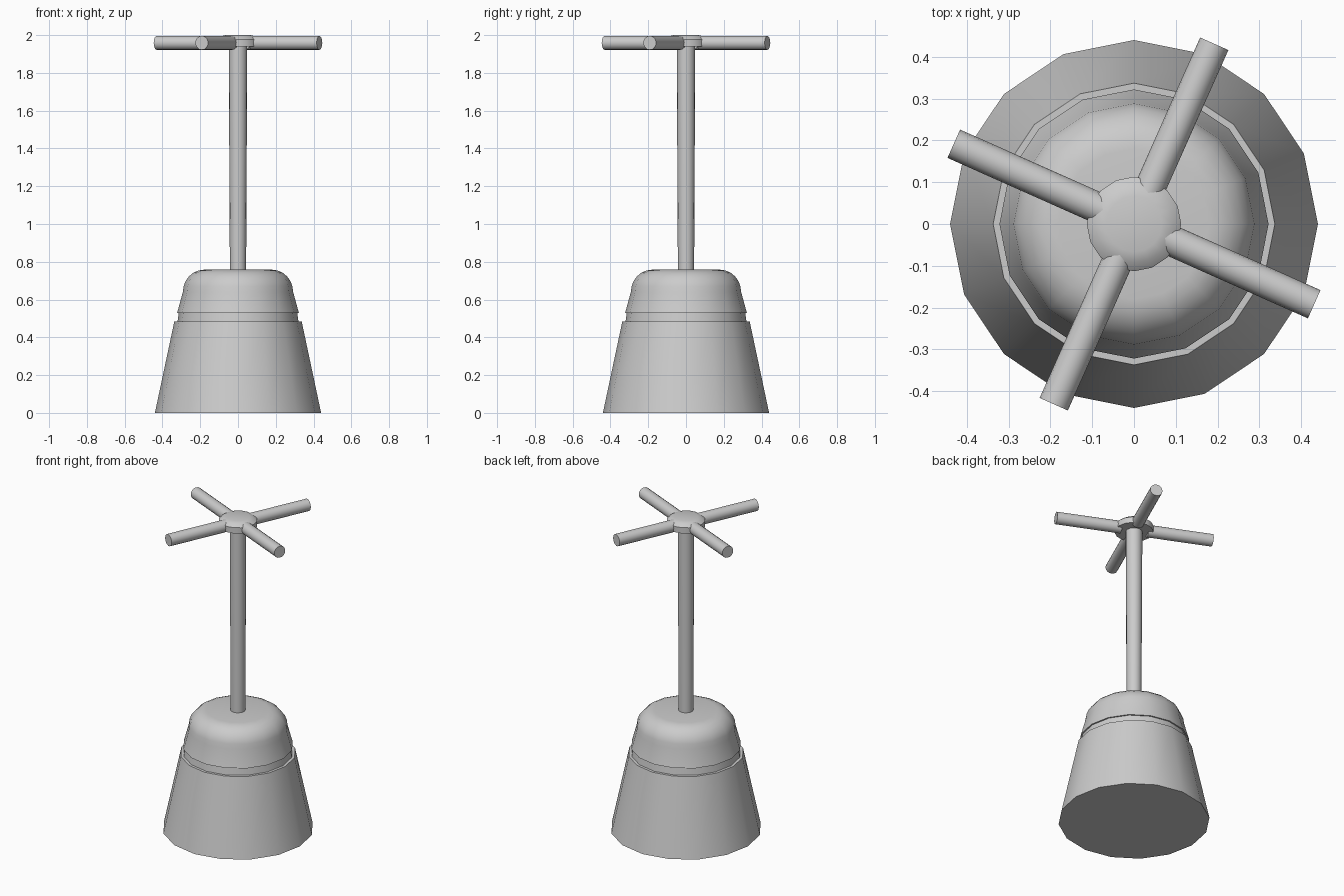
import bpy
import math

if "Cube" in bpy.data.objects:
    bpy.data.objects.remove(bpy.data.objects["Cube"], do_unlink=True)

grey = bpy.data.materials.new("plain_grey")
grey.use_nodes = True
colour = (0.6, 0.6, 0.6, 1)
grey.diffuse_color = colour
grey.node_tree.nodes["Principled BSDF"].inputs["Base Color"].default_value = colour


def finish(obj):
    obj.data.materials.append(grey)
    bpy.ops.object.select_all(action="DESELECT")
    obj.select_set(True)
    bpy.context.view_layer.objects.active = obj
    bpy.ops.object.shade_smooth_by_angle(angle=math.radians(30))


def lathe(name, profile, sides=16):
    """Closed solid turned around z from (radius, height) points, bottom to top."""
    verts, faces = [], []
    for r, z in profile:
        for i in range(sides):
            a = math.tau * i / sides
            verts.append((r * math.cos(a), r * math.sin(a), z))
    for ring in range(len(profile) - 1):
        for i in range(sides):
            j = (i + 1) % sides
            low, high = ring * sides, (ring + 1) * sides
            faces.append((low + i, low + j, high + j, high + i))
    faces.append(tuple(reversed(range(sides))))
    faces.append(tuple(range(len(verts) - sides, len(verts))))
    mesh = bpy.data.meshes.new(name)
    mesh.from_pydata(verts, [], faces)
    obj = bpy.data.objects.new(name, mesh)
    bpy.context.collection.objects.link(obj)
    finish(obj)
    return obj


# Weighted base, recessed neck and rounded cap
lathe("tapered_base", [(0.44, 0), (0.337, 0.485)])
lathe("recessed_neck", [(0.322, 0.47), (0.312, 0.54)])
cap_curve = [(0.18 + 0.112 * math.cos(t), 0.64 + 0.118 * math.sin(t))
             for t in (math.radians(90 * k / 6) for k in range(7))]
lathe("rounded_cap", [(0.322, 0.53)] + cap_curve)

# Slightly tapered stem and bevelled hub
lathe("stem", [(0.043, 0.74), (0.049, 1.96)])
lathe("hub", [(0.113, 1.94), (0.113, 1.977), (0.093, 1.993), (0.067, 2.0)])

# Four round spokes
inner, outer = 0.08, 0.472
for k in range(4):
    angle = math.radians(66 + 90 * k)
    middle = (inner + outer) / 2
    bpy.ops.mesh.primitive_cylinder_add(
        vertices=16, radius=0.037, depth=outer - inner,
        location=(middle * math.cos(angle), middle * math.sin(angle), 1.959),
        rotation=(0, math.pi / 2, angle))
    spoke = bpy.context.object
    spoke.name = f"spoke_{k + 1}"
    finish(spoke)
